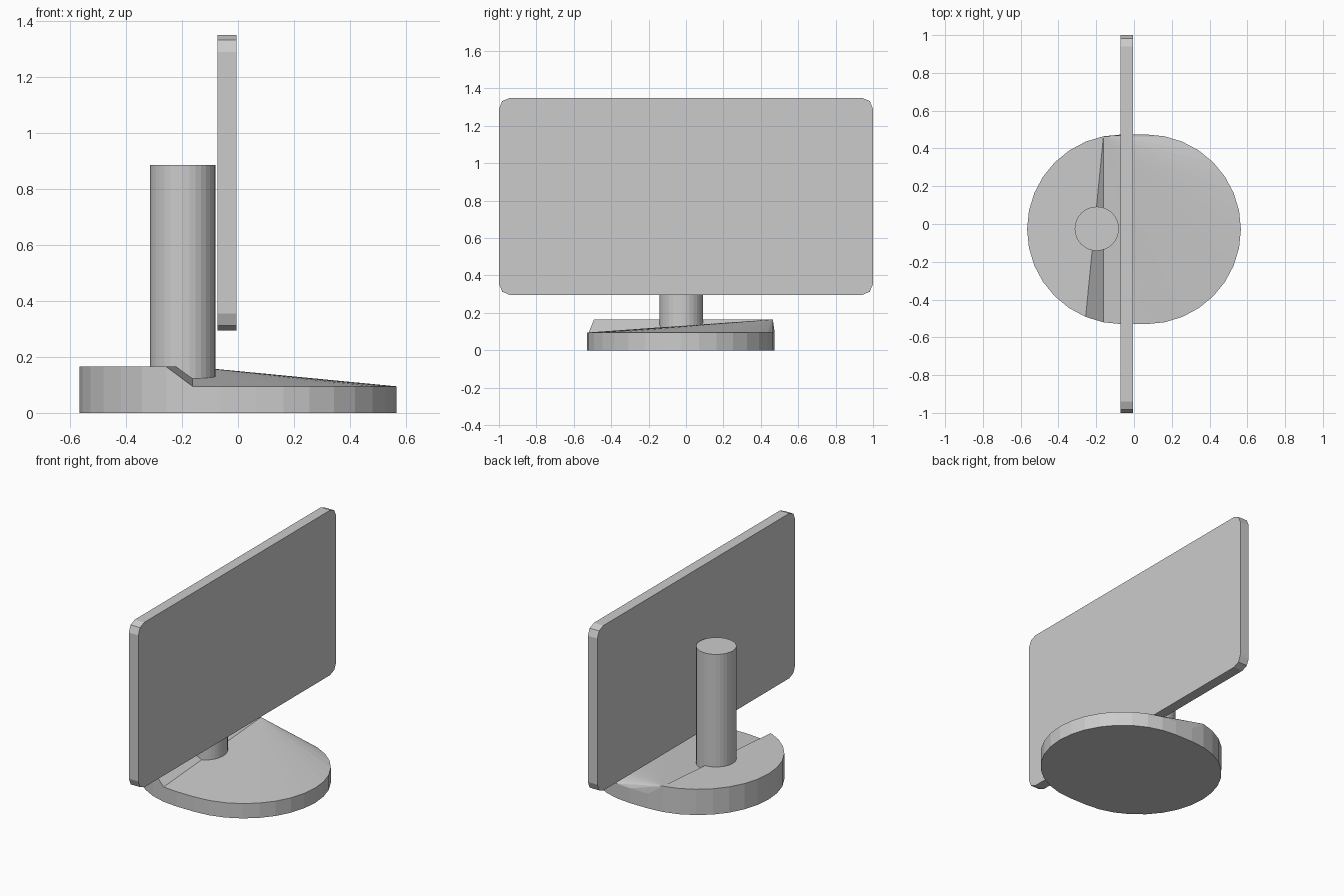
import bpy, bmesh
from math import sin, cos, pi

cube = bpy.data.objects.get("Cube")
if cube:
    bpy.data.objects.remove(cube, do_unlink=True)

grey = bpy.data.materials.new("plain_grey")
grey.use_nodes = True
colour = (0.6, 0.6, 0.6, 1)
grey.diffuse_color = colour
grey.node_tree.nodes["Principled BSDF"].inputs["Base Color"].default_value = colour


def finish(bm, name):
    bmesh.ops.recalc_face_normals(bm, faces=bm.faces)
    mesh = bpy.data.meshes.new(name)
    bm.to_mesh(mesh)
    bm.free()
    mesh.materials.append(grey)
    obj = bpy.data.objects.new(name, mesh)
    bpy.context.collection.objects.link(obj)
    return obj


# Base: two half circles joined by short straights, with a step in the top
HALF, RADIUS, CENTRE_Y = 0.064, 0.502, -0.028
HIGH, LOW, SEGS = 0.165, 0.095, 16
outline = []
for side in (1, -1):
    for i in range(SEGS + 1):
        a = -pi / 2 + pi * i / SEGS
        outline.append((side * (HALF + RADIUS * cos(a)),
                        CENTRE_Y + side * RADIUS * sin(a)))
n = len(outline)
first_high, last_high = SEGS + 2, n - 3   # rim points on the raised side

bm = bmesh.new()
bottom = [bm.verts.new((x, y, 0)) for x, y in outline]
top = [bm.verts.new((x, y, HIGH if first_high <= i <= last_high else LOW))
       for i, (x, y) in enumerate(outline)]
bm.faces.new(bottom)
for i in range(n):
    j = (i + 1) % n
    bm.faces.new((bottom[i], bottom[j], top[j], top[i]))
bm.faces.new(top[first_high:last_high + 1])
# The lower side is a shallow fan rising to the back end of the step
order = [(last_high + k) % n for k in range(n - (last_high - first_high))]
for i, j in zip(order, order[1:]):
    bm.faces.new((top[first_high], top[i], top[j]))
finish(bm, "base")

# Round column standing across the step
bm = bmesh.new()
bmesh.ops.create_cone(bm, cap_ends=True, segments=32, radius1=0.117,
                      radius2=0.117, depth=0.835)
bmesh.ops.translate(bm, verts=bm.verts, vec=(-0.197, -0.025, 0.4675))
finish(bm, "column")

# Thin panel with faceted round corners
bm = bmesh.new()
bmesh.ops.create_cube(bm, size=1)
bmesh.ops.scale(bm, verts=bm.verts, vec=(0.067, 2, 1.055))
bmesh.ops.translate(bm, verts=bm.verts, vec=(-0.039, 0, 0.8225))
corners = [e for e in bm.edges if abs(e.verts[0].co.x - e.verts[1].co.x) > 0.01]
bmesh.ops.bevel(bm, geom=corners, offset=0.06, segments=2, profile=0.5,
                affect='EDGES')
finish(bm, "screen_panel")
